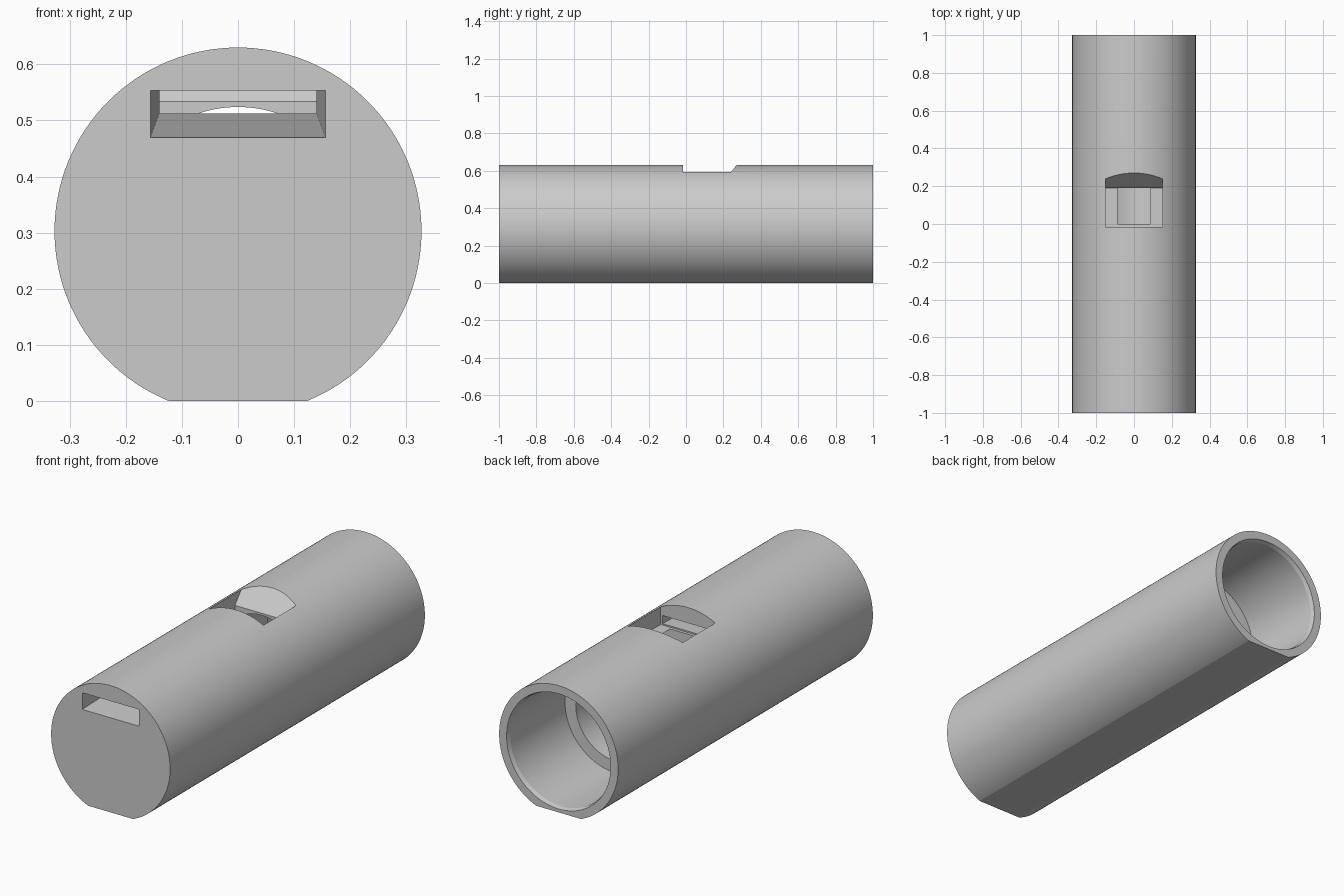
import bpy, bmesh, math

if "Cube" in bpy.data.objects:
    bpy.data.objects.remove(bpy.data.objects["Cube"], do_unlink=True)

RADIUS, AXIS_Z, SEGMENTS = 0.327, 0.303, 128

grey = bpy.data.materials.new("plain grey")
grey.use_nodes = True
colour = (0.6, 0.6, 0.6, 1)
grey.diffuse_color = colour
grey.node_tree.nodes["Principled BSDF"].inputs["Base Color"].default_value = colour


def loft(name, rings):
    """Skin a row of equal-sized vertex rings and cap both ends."""
    bm = bmesh.new()
    loops = [[bm.verts.new(p) for p in ring] for ring in rings]
    n = len(loops[0])
    for a, b in zip(loops, loops[1:]):
        for i in range(n):
            j = (i + 1) % n
            bm.faces.new((a[i], a[j], b[j], b[i]))
    bm.faces.new(loops[0])
    bm.faces.new(loops[-1])
    bmesh.ops.recalc_face_normals(bm, faces=bm.faces)
    mesh = bpy.data.meshes.new(name)
    bm.to_mesh(mesh)
    bm.free()
    mesh.materials.append(grey)
    obj = bpy.data.objects.new(name, mesh)
    bpy.context.collection.objects.link(obj)
    return obj


def circle(y, r):
    turn = 2 * math.pi / SEGMENTS
    return [(r * math.cos(i * turn), y, AXIS_Z + r * math.sin(i * turn))
            for i in range(SEGMENTS)]


def box_ring(y, half, low, high):
    return [(-half, y, low), (half, y, low), (half, y, high), (-half, y, high)]


# Round body
body = loft("whistle_body", [circle(-1, RADIUS), circle(1, RADIUS)])

# Flat underside
flat = loft("flat_cutter", [box_ring(y, 0.5, -0.2, 0) for y in (-1.1, 1.1)])

# Stepped bore, open at the back with a fine chamfer
bore = loft("bore_cutter", [circle(y, r) for y, r in (
    (0, 0.221), (0.55, 0.221), (0.55, 0.28), (0.98, 0.28), (1, 0.286), (1.05, 0.286))])

# Sound window with its sloped blade
side = [(-0.015, 0.506), (0.19, 0.506), (0.19, 0.534), (0.31, 0.678), (-0.015, 0.678)]
window = loft("window_cutter", [[(x, y, z) for y, z in side] for x in (-0.15, 0.15)])

# Tapered air slot from the front face to the window
slot = loft("slot_cutter", [box_ring(-1.02, 0.1563, 0.469, 0.553),
                            box_ring(-0.005, 0.14, 0.513, 0.553)])

bpy.context.view_layer.objects.active = body
body.select_set(True)
for cutter in (flat, bore, window, slot):
    cutter.hide_render = True
    mod = body.modifiers.new(cutter.name, "BOOLEAN")
    mod.operation = "DIFFERENCE"
    mod.solver = "EXACT"
    mod.object = cutter
    bpy.ops.object.modifier_apply(modifier=mod.name)
    bpy.data.objects.remove(cutter, do_unlink=True)

bpy.ops.object.shade_smooth_by_angle(angle=math.radians(15))
